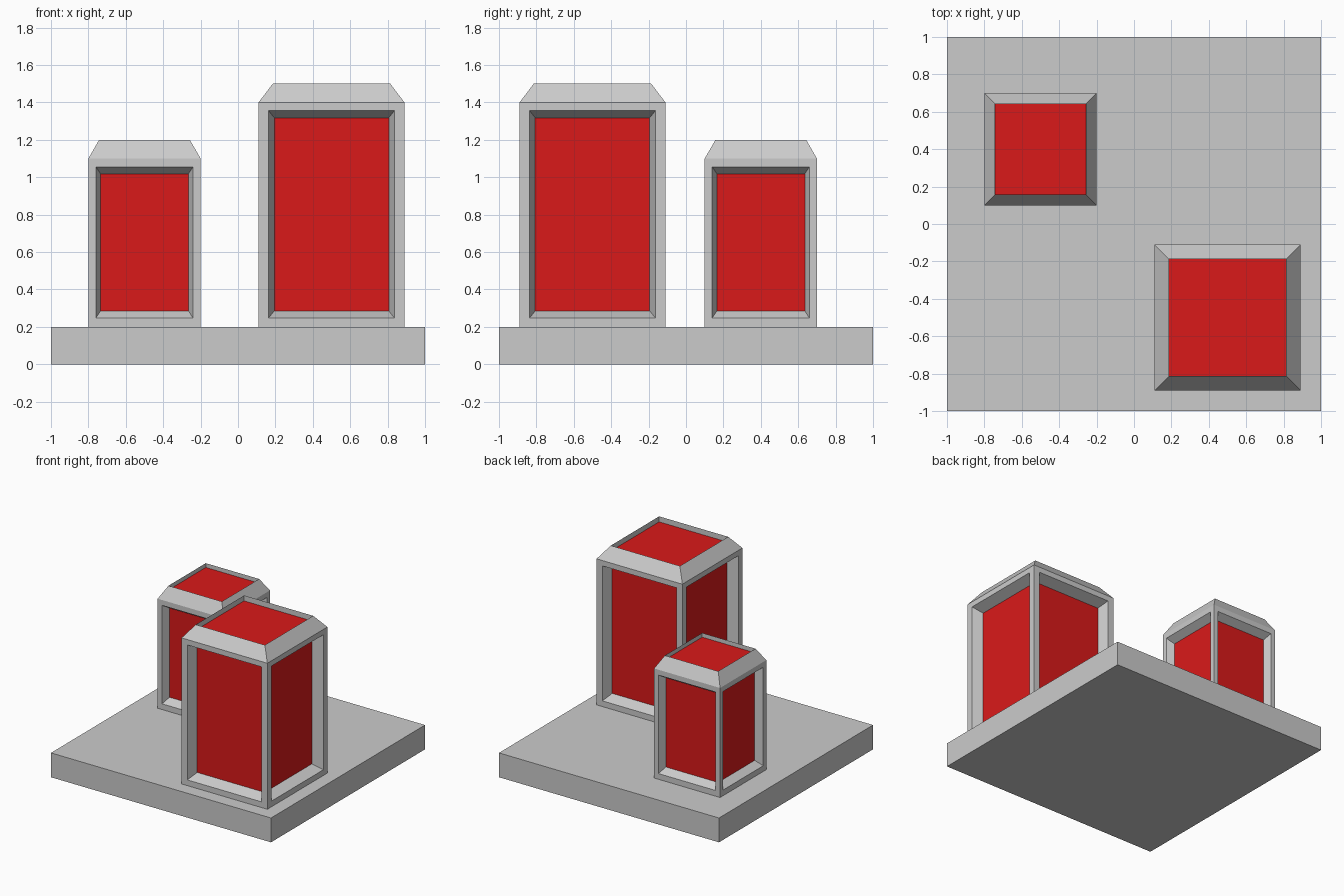
import bpy, bmesh
from math import pi
from mathutils import Matrix, Vector

if "Cube" in bpy.data.objects:
    bpy.data.objects.remove(bpy.data.objects["Cube"])

red = bpy.data.materials.new("red_panel")
red.diffuse_color = (0.7, 0.01, 0.01, 1)
red.use_nodes = True
red.node_tree.nodes["Principled BSDF"].inputs["Base Color"].default_value = red.diffuse_color


def finish(bm, name, loc, mat=None):
    bmesh.ops.remove_doubles(bm, verts=bm.verts, dist=1e-5)
    mesh = bpy.data.meshes.new(name)
    bm.to_mesh(mesh)
    bm.free()
    obj = bpy.data.objects.new(name, mesh)
    obj.location = loc
    bpy.context.collection.objects.link(obj)
    if mat:
        mesh.materials.append(mat)
    return obj


def face(bm, pts):
    bm.faces.new([bm.verts.new(p) for p in pts])


def bridge(bm, a, b):
    """Join two four-cornered loops with quads."""
    for i in range(4):
        j = (i + 1) % 4
        face(bm, (a[i], a[j], b[j], b[i]))


def front_rect(half, z0, z1, y, rot):
    return [rot @ Vector(p) for p in
            ((-half, y, z0), (half, y, z0), (half, y, z1), (-half, y, z1))]


def flat_square(h, z):
    return [Vector(p) for p in ((-h, -h, z), (h, -h, z), (h, h, z), (-h, h, z))]


def tower(name, x, y, half, height, top_half, window_half, pane_half, depth, well):
    frame, panes = bmesh.new(), bmesh.new()
    # four identical sides: flat border, sloped reveal, recessed pane
    for k in range(4):
        rot = Matrix.Rotation(k * pi / 2, 3, 'Z')
        outer = front_rect(half, 0, height, -half, rot)
        window = front_rect(window_half, 0.047, height - 0.044, -half, rot)
        pane = front_rect(pane_half, 0.085, height - 0.082, depth - half, rot)
        bridge(frame, outer, window)
        bridge(frame, window, pane)
        face(panes, pane)
    # chamfered shoulder and sunken top
    rim = flat_square(top_half, height + 0.1)
    floor = flat_square(top_half, height + 0.1 - well)
    bridge(frame, flat_square(half, height), rim)
    bridge(frame, rim, floor)
    face(panes, floor)
    finish(frame, name + "_frame", (x, y, 0.2))
    finish(panes, name + "_panels", (x, y, 0.2), red)


# base slab
bm = bmesh.new()
bmesh.ops.create_cube(bm, size=1, matrix=Matrix.Diagonal((2, 2, 0.2, 1)))
finish(bm, "base_slab", (0, 0, 0.1))

# two towers
tower("small_tower", -0.5, 0.4, 0.3, 0.9, 0.2425, 0.26, 0.235, 0.06, 0.035)
tower("large_tower", 0.5, -0.5, 0.39, 1.2, 0.314, 0.337, 0.306, 0.083, 0.045)
